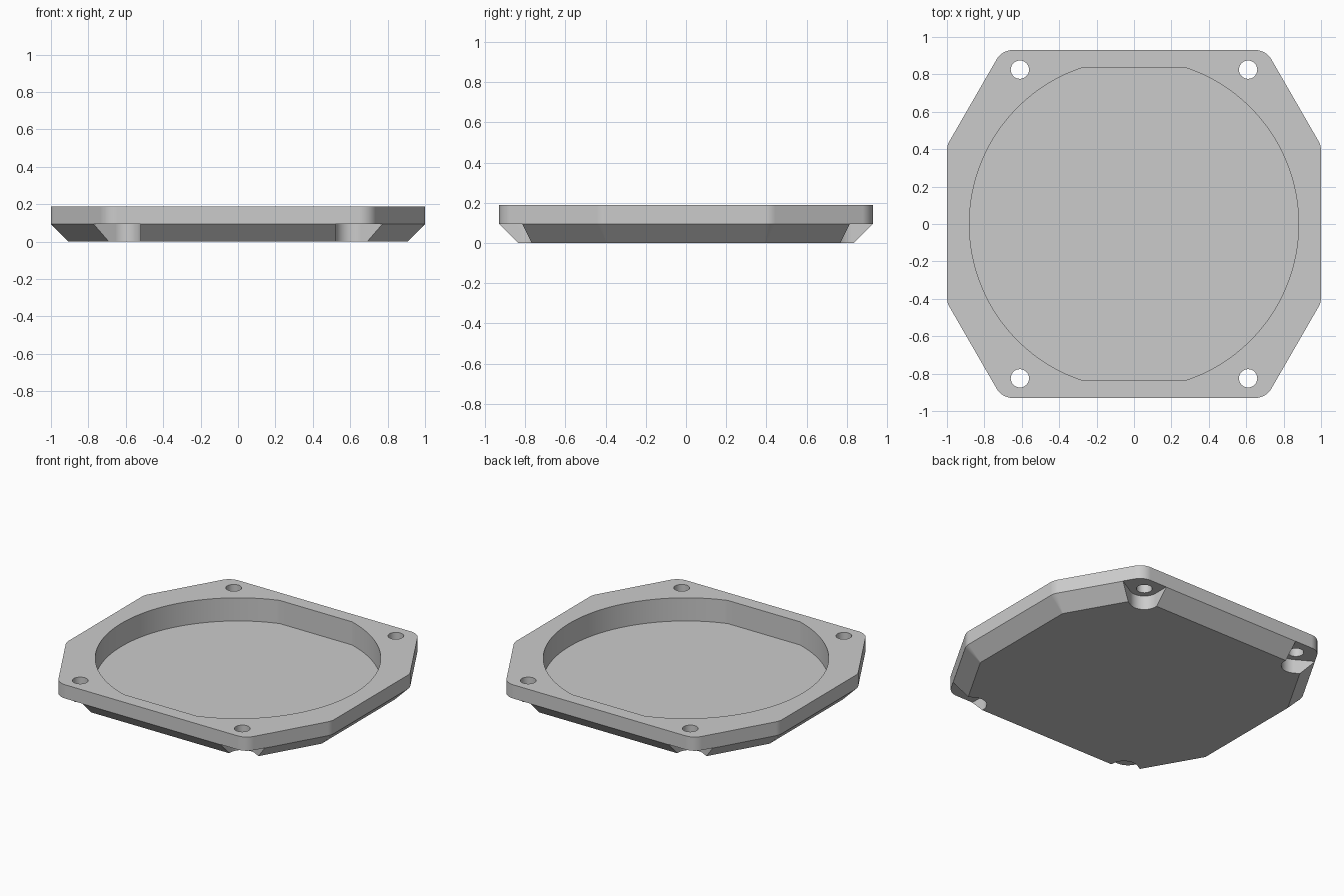
import bpy
import bmesh
from math import asin, cos, sin, radians, pi

if "Cube" in bpy.data.objects:
    bpy.data.objects.remove(bpy.data.objects["Cube"], do_unlink=True)

HEIGHT, STEP, FLOOR = 0.189, 0.0945, 0.0315
ROUND = 0.1               # corner radius of the flange
HOLE_X, HOLE_Y = 0.61, 0.825


def arc(cx, cy, r, start, end, n):
    """Points on an arc, angles in radians."""
    return [(cx + r * cos(start + (end - start) * i / n),
             cy + r * sin(start + (end - start) * i / n)) for i in range(n + 1)]


def four_way(quarter):
    """Complete an outline from its +x +y quarter."""
    half = quarter + [(-x, y) for x, y in reversed(quarter)]
    return half + [(-x, -y) for x, y in half]


def solid(name, rings):
    """Closed solid from stacked (z, outline) rings."""
    bm = bmesh.new()
    loops = [[bm.verts.new((x, y, z)) for x, y in pts] for z, pts in rings]
    for low, high in zip(loops, loops[1:]):
        for i in range(len(low)):
            j = (i + 1) % len(low)
            bm.faces.new((low[i], low[j], high[j], high[i]))
    bm.faces.new(list(reversed(loops[0])))
    bm.faces.new(loops[-1])
    bmesh.ops.recalc_face_normals(bm, faces=bm.faces)
    mesh = bpy.data.meshes.new(name)
    bm.to_mesh(mesh)
    bm.free()
    obj = bpy.data.objects.new(name, mesh)
    bpy.context.collection.objects.link(obj)
    return obj


def apply(obj, modifier):
    bpy.context.view_layer.objects.active = obj
    bpy.ops.object.modifier_apply(modifier=modifier.name)


def cut(obj, cutter):
    """Subtract the cutter and remove it."""
    cutter.hide_render = True
    mod = obj.modifiers.new("cut", "BOOLEAN")
    mod.operation, mod.solver, mod.object = "DIFFERENCE", "EXACT", cutter
    apply(obj, mod)
    bpy.data.objects.remove(cutter, do_unlink=True)


def outline(r):
    """Elongated octagon with rounded corners."""
    return four_way(arc(0.9, 0.393, r, 0, radians(30), 5)
                    + arc(0.648, 0.83, r, radians(30), pi / 2, 8))


# Flange with a chamfered underside
cover = solid("cover_plate", [(0, outline(ROUND - STEP)),
                              (STEP, outline(ROUND)),
                              (HEIGHT, outline(ROUND))])

# Round pocket with flat front and back
flat = asin(0.837 / 0.88)
pocket = four_way(arc(0, 0, 0.88, 0.01, flat, 32))
cut(cover, solid("pocket_cutter", [(FLOOR, pocket), (HEIGHT + 0.1, pocket)]))

# Screw holes, each with a recess below that opens to the corner
r, reach = 0.09, 0.4
recess = arc(HOLE_X, HOLE_Y, r, pi, radians(300), 20)
ex, ey = recess[-1]
recess += [(ex + reach * cos(radians(30)), ey + reach * sin(radians(30))),
           (HOLE_X + reach, HOLE_Y + reach),
           (HOLE_X - r, HOLE_Y + reach)]
hole = arc(HOLE_X, HOLE_Y, 0.049, 0, 2 * pi, 32)[:-1]
for sx in (1, -1):
    for sy in (1, -1):
        for name, pts, low, high in (("recess_cutter", recess, -0.1, STEP + 0.001),
                                     ("hole_cutter", hole, -0.1, HEIGHT + 0.1)):
            placed = [(x * sx, y * sy) for x, y in pts]
            cut(cover, solid(name, [(low, placed), (high, placed)]))

# Smooth curved walls, crisp edges
cover.data.shade_smooth()
cover.data.set_sharp_from_angle(angle=radians(25))
weighted = cover.modifiers.new("weighted_normals", "WEIGHTED_NORMAL")
weighted.keep_sharp = True

# Plain grey
grey = bpy.data.materials.new("light_grey")
grey.use_nodes = True
colour = (0.6, 0.6, 0.6, 1)
grey.diffuse_color = colour
grey.node_tree.nodes["Principled BSDF"].inputs["Base Color"].default_value = colour
cover.data.materials.clear()
cover.data.materials.append(grey)
for face in cover.data.polygons:
    face.material_index = 0
